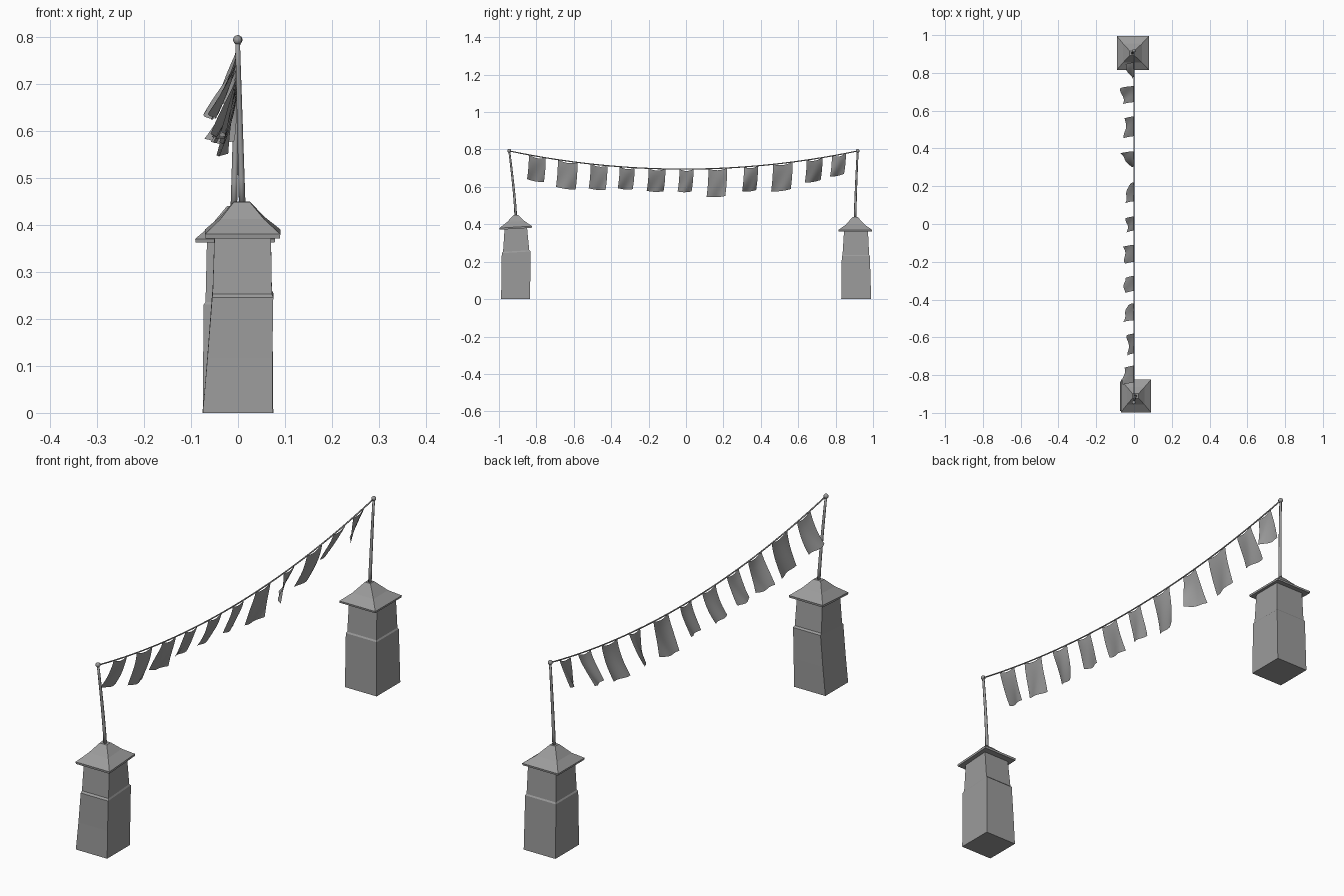
import bpy, bmesh, math
from mathutils import Vector

cube = bpy.data.objects.get("Cube")
if cube:
    bpy.data.objects.remove(cube, do_unlink=True)

grey = bpy.data.materials.new("plain grey")
grey.use_nodes = True
COLOUR = (0.33, 0.33, 0.33, 1)
grey.diffuse_color = COLOUR
grey.node_tree.nodes["Principled BSDF"].inputs["Base Color"].default_value = COLOUR


def finish(name, bm, smooth=False):
    bmesh.ops.recalc_face_normals(bm, faces=bm.faces)
    mesh = bpy.data.meshes.new(name)
    bm.to_mesh(mesh)
    bm.free()
    mesh.materials.append(grey)
    for p in mesh.polygons:
        p.use_smooth = smooth
    obj = bpy.data.objects.new(name, mesh)
    bpy.context.collection.objects.link(obj)
    return obj


def square_loft(name, rings, tilt, yc):
    """Closed four-sided loft; each ring is (z, x centre, half x, y centre, half y)."""
    bm = bmesh.new()
    loops = []
    for z, cx, hx, cy, hy in rings:
        loop = []
        for sx, sy in ((-1, -1), (1, -1), (1, 1), (-1, 1)):
            y = cy + sy * hy
            lean = tilt * (y - yc) * min(1, z * 4)
            loop.append(bm.verts.new((cx + sx * hx, y, z + lean)))
        loops.append(loop)
    for a, b in zip(loops, loops[1:]):
        for i in range(4):
            j = (i + 1) % 4
            bm.faces.new((a[i], a[j], b[j], b[i]))
    bm.faces.new(loops[0][::-1])
    bm.faces.new(loops[-1])
    return finish(name, bm)


def tube(name, points, radii, sides=8):
    """Round tube through points that may taper."""
    bm = bmesh.new()
    pts = [Vector(p) for p in points]
    loops = []
    for i, p in enumerate(pts):
        d = (pts[min(i + 1, len(pts) - 1)] - pts[max(i - 1, 0)]).normalized()
        u = d.cross(Vector((1, 0, 0))).normalized()
        w = d.cross(u)
        r = radii[0] + (radii[1] - radii[0]) * i / (len(pts) - 1)
        angles = [math.tau * k / sides for k in range(sides)]
        loops.append([bm.verts.new(p + r * (u * math.cos(t) + w * math.sin(t))) for t in angles])
    for a, b in zip(loops, loops[1:]):
        for i in range(sides):
            j = (i + 1) % sides
            bm.faces.new((a[i], a[j], b[j], b[i]))
    bm.faces.new(loops[0][::-1])
    bm.faces.new(loops[-1])
    return finish(name, bm, True)


def pole(name, base, top):
    """Slightly bowed pole with a ball on its tip."""
    base, top = Vector(base), Vector(top)
    points = []
    for i in range(7):
        t = i / 6
        p = base.lerp(top, t)
        p.y = base.y + (top.y - base.y) * t ** 1.3
        points.append(p)
    tube(name, points, (0.007, 0.005))
    bm = bmesh.new()
    bmesh.ops.create_uvsphere(bm, u_segments=10, v_segments=7, radius=0.01)
    bmesh.ops.translate(bm, verts=bm.verts, vec=top)
    finish(name + "_ball", bm, True)


# Front tower: the lower block flares towards -x at the foot
FY = -0.91
square_loft("front_tower_body", [
    (0, -0.001, 0.074, -0.912, 0.077),
    (0.12, 0.004, 0.069, -0.909, 0.077),
    (0.25, 0.010, 0.065, -0.908, 0.077),
    (0.257, 0.009, 0.063, -0.908, 0.070),
    (0.380, 0.010, 0.060, -0.910, 0.060)], 0.06, FY)
square_loft("front_tower_roof", [
    (0.376, 0.010, 0.079, -0.911, 0.086),
    (0.385, 0.010, 0.080, -0.911, 0.087),
    (0.415, 0.009, 0.046, -0.910, 0.046),
    (0.449, 0.008, 0.017, -0.910, 0.013)], 0.06, FY)

# Back tower
BY = 0.91
square_loft("back_tower_body", [
    (0, 0, 0.075, 0.910, 0.080),
    (0.230, 0, 0.073, 0.908, 0.075),
    (0.236, 0, 0.069, 0.908, 0.071),
    (0.366, 0, 0.066, 0.909, 0.064)], 0, BY)
square_loft("back_tower_roof", [
    (0.362, -0.006, 0.084, 0.905, 0.089),
    (0.370, -0.006, 0.085, 0.905, 0.090),
    (0.398, -0.008, 0.050, 0.905, 0.050),
    (0.440, -0.010, 0.013, 0.904, 0.013)], 0, BY)

# Poles
pole("front_pole", (0.009, -0.91, 0.44), (-0.001, -0.945, 0.793))
pole("back_pole", (-0.009, 0.904, 0.43), (0, 0.918, 0.793))

# Sagging rope
MID, HALF = -0.0135, 0.9315


def rope_z(y):
    return 0.695 + 0.097 * ((y - MID) / HALF) ** 2


ys = [MID + HALF * (i / 16 - 1) for i in range(33)]
tube("rope", [(0, y, rope_z(y)) for y in ys], (0.003, 0.003), 6)


def flag(name, y0, y1, drop, x0, x1, phase, n=8):
    """Cloth hung by its two upper corners and blown towards -x."""
    bm = bmesh.new()
    grid = []
    for r in range(n + 1):
        v = r / n
        row = []
        for c in range(n + 1):
            u = c / n
            y = y0 + (y1 - y0) * u
            z = rope_z(y) - drop * v - 0.010 * math.sin(math.pi * u) * (1 - 0.6 * v)
            x = (x0 + (x1 - x0) * u) * v ** 1.2
            x += 0.006 * math.sin(math.tau * (u + 0.5 * v) + phase) * v
            row.append(bm.verts.new((x, y - 0.010 * v * v, z)))
        grid.append(row)
    for a, b in zip(grid, grid[1:]):
        for i in range(n):
            bm.faces.new((a[i], a[i + 1], b[i + 1], b[i]))
    finish(name, bm, True)


# Flags: y start, y end, drop, x reach of each lower corner
flags = [
    (-0.84, -0.75, 0.13, -0.06, -0.05),
    (-0.685, -0.58, 0.145, -0.03, -0.035),
    (-0.51, -0.42, 0.13, -0.06, -0.03),
    (-0.355, -0.275, 0.115, -0.05, -0.05),
    (-0.20, -0.11, 0.12, -0.045, -0.055),
    (-0.035, 0.04, 0.12, -0.035, -0.04),
    (0.12, 0.22, 0.15, -0.05, -0.025),
    (0.31, 0.385, 0.13, -0.012, -0.075),
    (0.465, 0.57, 0.145, -0.05, -0.045),
    (0.645, 0.73, 0.12, -0.055, -0.07),
    (0.78, 0.855, 0.11, -0.012, -0.05)]
for i, spec in enumerate(flags):
    flag(f"flag_{i + 1}", *spec, i * 1.7)
